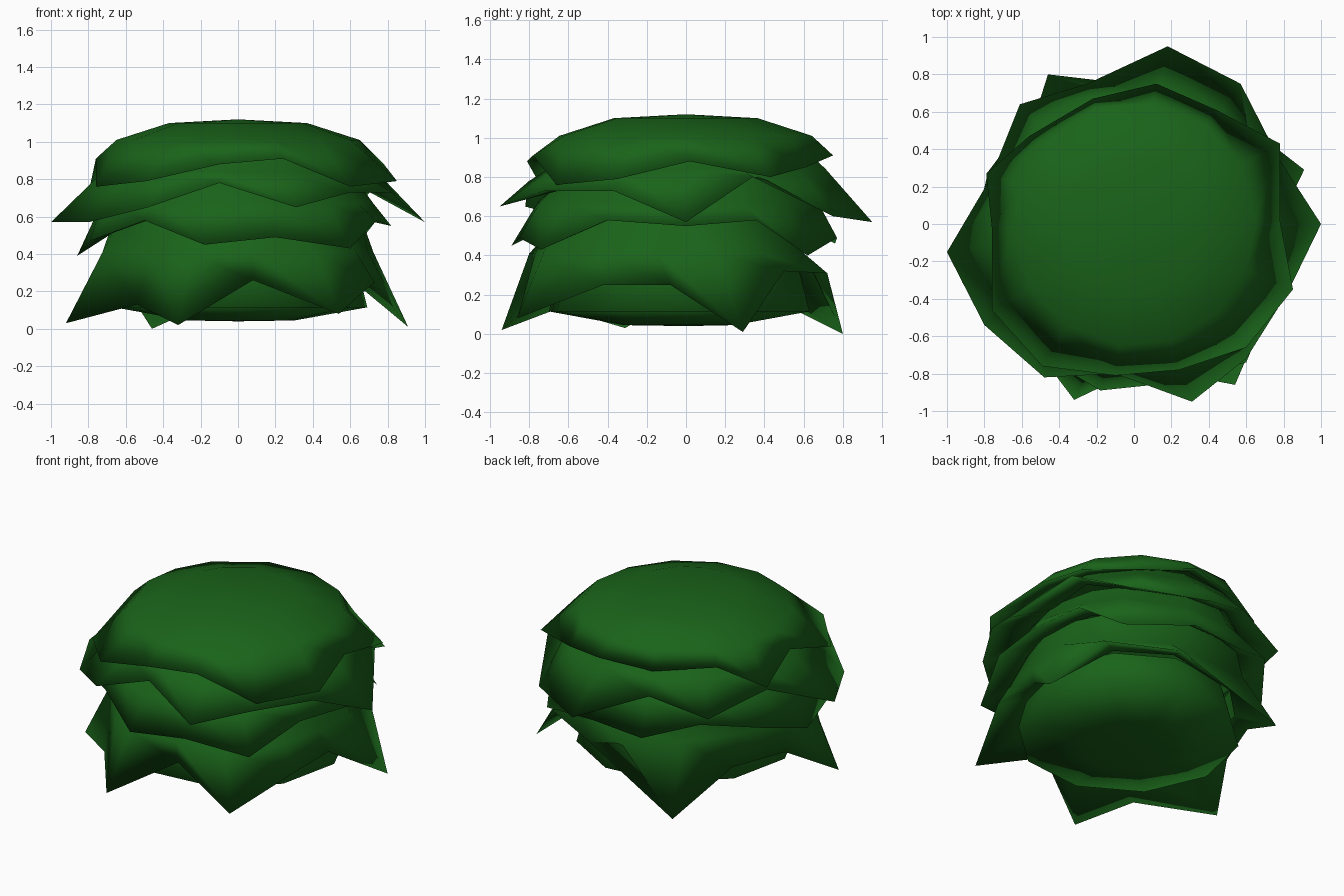
import bpy, bmesh, math

if "Cube" in bpy.data.objects:
    bpy.data.objects.remove(bpy.data.objects["Cube"])

green = bpy.data.materials.new("leaf_green")
green.diffuse_color = (0.010, 0.124, 0.010, 1)
green.use_nodes = True
green.node_tree.nodes["Principled BSDF"].inputs["Base Color"].default_value = green.diffuse_color


def lathe(name, rings, cap_top=None, cap_bottom=None):
    """Skin a stack of equal-length point rings, optionally closed by centre points."""
    bm = bmesh.new()
    loops = [[bm.verts.new(p) for p in ring] for ring in rings]
    n = len(loops[0])
    for a, b in zip(loops, loops[1:]):
        for i in range(n):
            j = (i + 1) % n
            bm.faces.new((a[i], b[i], b[j], a[j]))
    for z, ring, flip in ((cap_top, loops[0], False), (cap_bottom, loops[-1], True)):
        if z is not None:
            c = bm.verts.new((0, 0, z))
            for i in range(n):
                p, q = ring[i], ring[(i + 1) % n]
                bm.faces.new((c, q, p) if flip else (c, p, q))
    mesh = bpy.data.meshes.new(name)
    bm.to_mesh(mesh)
    bm.free()
    mesh.materials.append(green)
    for poly in mesh.polygons:
        poly.use_smooth = True
    obj = bpy.data.objects.new(name, mesh)
    bpy.context.collection.objects.link(obj)
    return obj


def leaf_layer(name, rim, upper, under, top=None, stretch=0.0, shift=0.0):
    """Dome skirt: upper rings, a ragged rim, and an underside tucked inward.
    stretch lets the last upper ring bulge toward the long rim points."""
    rim = sorted(rim, key=lambda p: math.atan2(p[1], p[0]))
    mean = sum(math.hypot(p[0], p[1]) for p in rim) / len(rim)

    def ring(r, z, k=0.0, dy=0.0):
        out = []
        for x, y, _ in rim:
            length = math.hypot(x, y)
            s = (r + k * (length - mean)) / length
            out.append((x * s, y * s + dy, z))
        return out

    rings = [ring(*u) for u in upper[:-1]] + [ring(*upper[-1], stretch, shift)]
    # the underside always climbs inward from the rim
    tuck = [(x, y, max(z, p[2] + 0.04)) for (x, y, z), p in zip(ring(*under), rim)]
    lathe(name, rings + [rim] + [tuck], top)


# Rounded top cap
leaf_layer("top_leaf_cap", [
    (0.85, -0.35, .79), (0.78, 0.02, .88), (0.78, 0.43, .80), (0.44, 0.61, .85),
    (0.12, 0.75, .91), (-0.22, 0.67, .88), (-0.56, 0.47, .92), (-0.79, 0.27, .77),
    (-0.76, -0.02, .91), (-0.76, -0.46, .76), (-0.49, -0.76, .79), (-0.10, -0.81, .88),
    (0.24, -0.78, .91), (0.60, -0.66, .76)],
    [(0.37, 1.10), (0.65, 1.01)], (0.64, .91), 1.12)

# Upper skirt
leaf_layer("upper_leaf_skirt", [
    (1.0, 0.0, .57), (0.78, 0.34, .80), (0.57, 0.75, .60), (0.18, 0.95, .57),
    (-0.25, 0.75, .75), (-0.61, 0.64, .65), (-0.77, 0.24, .74), (-1.0, -0.15, .57),
    (-0.80, -0.54, .57), (-0.48, -0.82, .65), (-0.10, -0.80, .78), (0.31, -0.95, .65),
    (0.60, -0.72, .73), (0.82, -0.37, .73)],
    [(0.62, .94), (0.72, .84)], (0.65, .76), None, 0.1)

# Middle skirt
leaf_layer("middle_leaf_skirt", [
    (0.82, 0.0, .55), (0.74, 0.36, .58), (0.60, 0.62, .40), (0.15, 0.77, .49),
    (-0.20, 0.76, .46), (-0.53, 0.61, .58), (-0.78, 0.28, .50), (-0.86, -0.06, .39),
    (-0.79, -0.42, .47), (-0.50, -0.70, .58), (-0.18, -0.89, .45), (0.20, -0.85, .49),
    (0.60, -0.74, .43), (0.74, -0.40, .58)],
    [(0.63, .80), (0.73, .67)], (0.64, .58), None, 0.2, -0.03)

# Lower skirt with long points
leaf_layer("lower_leaf_skirt", [
    (0.91, 0.29, .01), (0.64, 0.50, .32), (0.22, 0.72, .31), (-0.46, 0.80, .0),
    (-0.60, 0.36, .22), (-0.74, 0.0, .22), (-0.92, -0.31, .03), (-0.54, -0.65, .13),
    (-0.32, -0.94, .02), (0.08, -0.75, .26), (0.54, -0.86, .08), (0.73, -0.42, .25),
    (0.73, -0.08, .25)],
    [(0.66, .60), (0.73, .41)], (0.62, .31), None, 0.28, -0.07)

# Shallow rounded base closing the underside
sides = 10


def base_ring(r, z):
    return [(r * math.cos(math.tau * i / sides + 0.1) + 0.015,
             r * math.sin(math.tau * i / sides + 0.1) - 0.035, z) for i in range(sides)]


lathe("leaf_base", [base_ring(0.62, .35), base_ring(0.68, .115), base_ring(0.29, .045)],
      None, .04)
